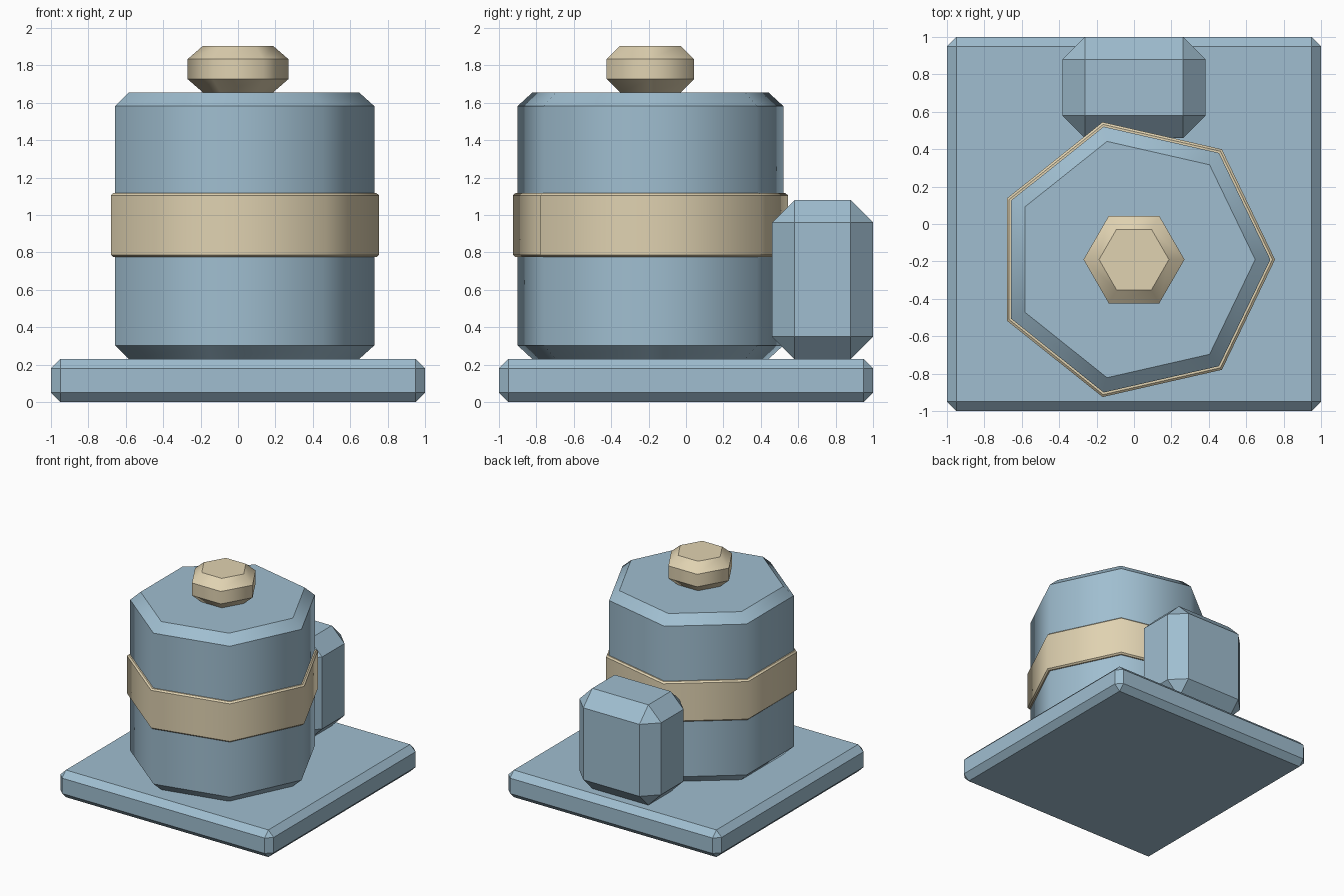
import bpy, bmesh, math

if "Cube" in bpy.data.objects:
    bpy.data.objects.remove(bpy.data.objects["Cube"])


def material(name, rgb):
    m = bpy.data.materials.new(name)
    m.diffuse_color = (*rgb, 1)
    m.use_nodes = True
    m.node_tree.nodes["Principled BSDF"].inputs["Base Color"].default_value = m.diffuse_color
    return m


BLUE = material("dusty blue", (0.35, 0.515, 0.63))
TAN = material("pale tan", (0.745, 0.645, 0.44))


def finish(name, bm, mat):
    bmesh.ops.recalc_face_normals(bm, faces=bm.faces)
    mesh = bpy.data.meshes.new(name)
    bm.to_mesh(mesh)
    bm.free()
    mesh.materials.append(mat)
    obj = bpy.data.objects.new(name, mesh)
    bpy.context.collection.objects.link(obj)
    return obj


def chamfered_box(name, lo, hi, bevel, mat):
    """Box from corner to corner with every edge chamfered."""
    bm = bmesh.new()
    bmesh.ops.create_cube(bm, size=1)
    for v in bm.verts:
        v.co = [(a + b) / 2 + c * (b - a) for a, b, c in zip(lo, hi, v.co)]
    bmesh.ops.bevel(bm, geom=bm.edges[:], offset=bevel, segments=1,
                    profile=0.5, affect='EDGES')
    return finish(name, bm, mat)


def chamfered_prism(name, sides, radius, z0, z1, bevel, mat, centre=(0, -0.19)):
    """Upright prism, chamfered rims, sides shaded round between sharp rims."""
    bm = bmesh.new()
    inner = radius - bevel / math.cos(math.pi / sides)
    rings = []
    for r, z in ((inner, z0), (radius, z0 + bevel), (radius, z1 - bevel), (inner, z1)):
        rings.append([bm.verts.new((centre[0] + r * math.cos(math.tau * i / sides),
                                    centre[1] + r * math.sin(math.tau * i / sides), z))
                      for i in range(sides)])
    for a, b in zip(rings, rings[1:]):
        for i in range(sides):
            j = (i + 1) % sides
            bm.faces.new((a[i], a[j], b[j], b[i])).smooth = True
    bm.faces.new(rings[0][::-1])
    bm.faces.new(rings[-1])
    for e in bm.edges:
        if abs(e.verts[0].co.z - e.verts[1].co.z) < 1e-5:
            e.smooth = False
    return finish(name, bm, mat)


# Square base slab
chamfered_box("base_plate", (-1, -1, 0), (1, 1, 0.23), 0.05, BLUE)
# Seven-sided tank with its band, and the six-sided cap on top
chamfered_prism("tank", 7, 0.729, 0.23, 1.655, 0.073, BLUE)
chamfered_prism("tank_band", 7, 0.754, 0.775, 1.117, 0.012, TAN)
chamfered_prism("top_cap", 6, 0.27, 1.655, 1.905, 0.072, TAN)
# Chamfered box at the back
chamfered_box("rear_box", (-0.383, 0.46, 0.23), (0.383, 1.0, 1.08), 0.12, BLUE)
